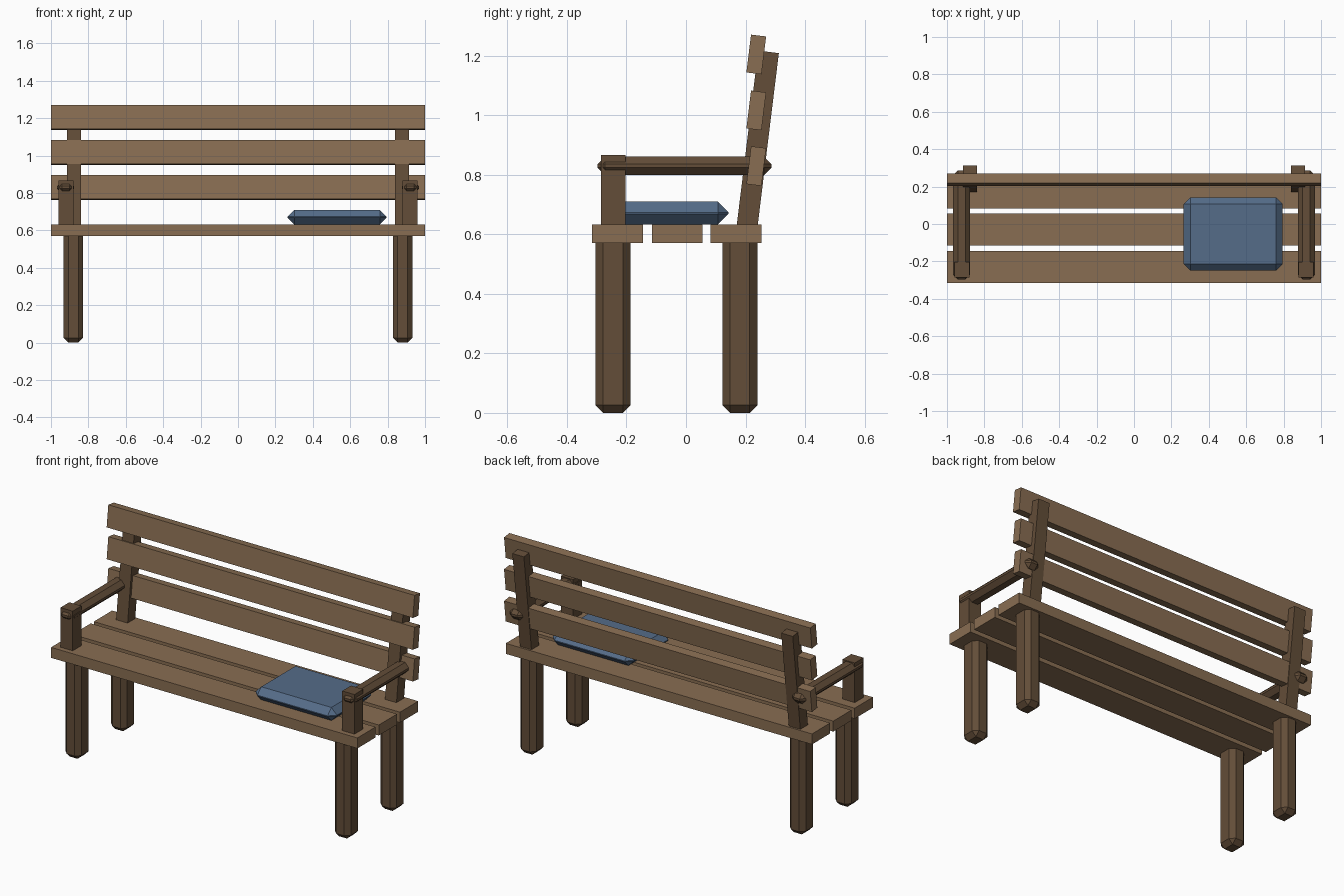
import bpy, math

if "Cube" in bpy.data.objects:
    bpy.data.objects.remove(bpy.data.objects["Cube"])

def material(name, color):
    m = bpy.data.materials.new(name)
    m.diffuse_color = (*color, 1)
    m.use_nodes = True
    m.node_tree.nodes["Principled BSDF"].inputs["Base Color"].default_value = m.diffuse_color
    return m

light_wood = material("light_wood", (0.25, 0.155, 0.085))
dark_wood = material("dark_wood", (0.125, 0.075, 0.04))
blue_cloth = material("blue_cloth", (0.09, 0.15, 0.25))

def box(name, center, size, mat, bevel=0, tilt=0):
    """Flat-shaded box, optionally chamfered and leaned back about x."""
    bpy.ops.mesh.primitive_cube_add(size=1, location=center)
    ob = bpy.context.object
    ob.name = name
    ob.scale = size
    bpy.ops.object.transform_apply(location=False, rotation=False, scale=True)
    ob.rotation_euler.x = -tilt
    ob.data.materials.append(mat)
    if bevel:
        mod = ob.modifiers.new("chamfer", "BEVEL")
        mod.width = bevel
        mod.segments = 1
    return ob

TILT = math.radians(7)

# Seat planks
for y in (-0.23, -0.03, 0.168):
    box("seat_plank", (0, y, 0.602), (2, 0.17, 0.062), light_wood)

# Backrest slats, each leaned back
for z in (0.829, 1.016, 1.204):
    box("back_slat", (0, 0.236, z), (2, 0.051, 0.128), light_wood, tilt=TILT)

for side, s in (("left", -1), ("right", 1)):
    # Chamfered legs
    for name, y in (("front", -0.245), ("back", 0.181)):
        box(f"{name}_leg_{side}", (s * 0.88, y, 0.301), (0.104, 0.118, 0.602),
            dark_wood, bevel=0.026)
    # Leaning back post
    box(f"back_post_{side}", (s * 0.878, 0.24, 0.91), (0.075, 0.07, 0.61),
        dark_wood, tilt=TILT)
    # Armrest support and rail
    box(f"arm_support_{side}", (s * 0.92, -0.244, 0.745), (0.08, 0.082, 0.244), dark_wood)
    box(f"arm_rail_{side}", (s * 0.922, -0.005, 0.83), (0.09, 0.583, 0.063),
        dark_wood, bevel=0.025)

# Cushion
box("cushion", (0.53, -0.053, 0.671), (0.53, 0.392, 0.077), blue_cloth, bevel=0.036)
